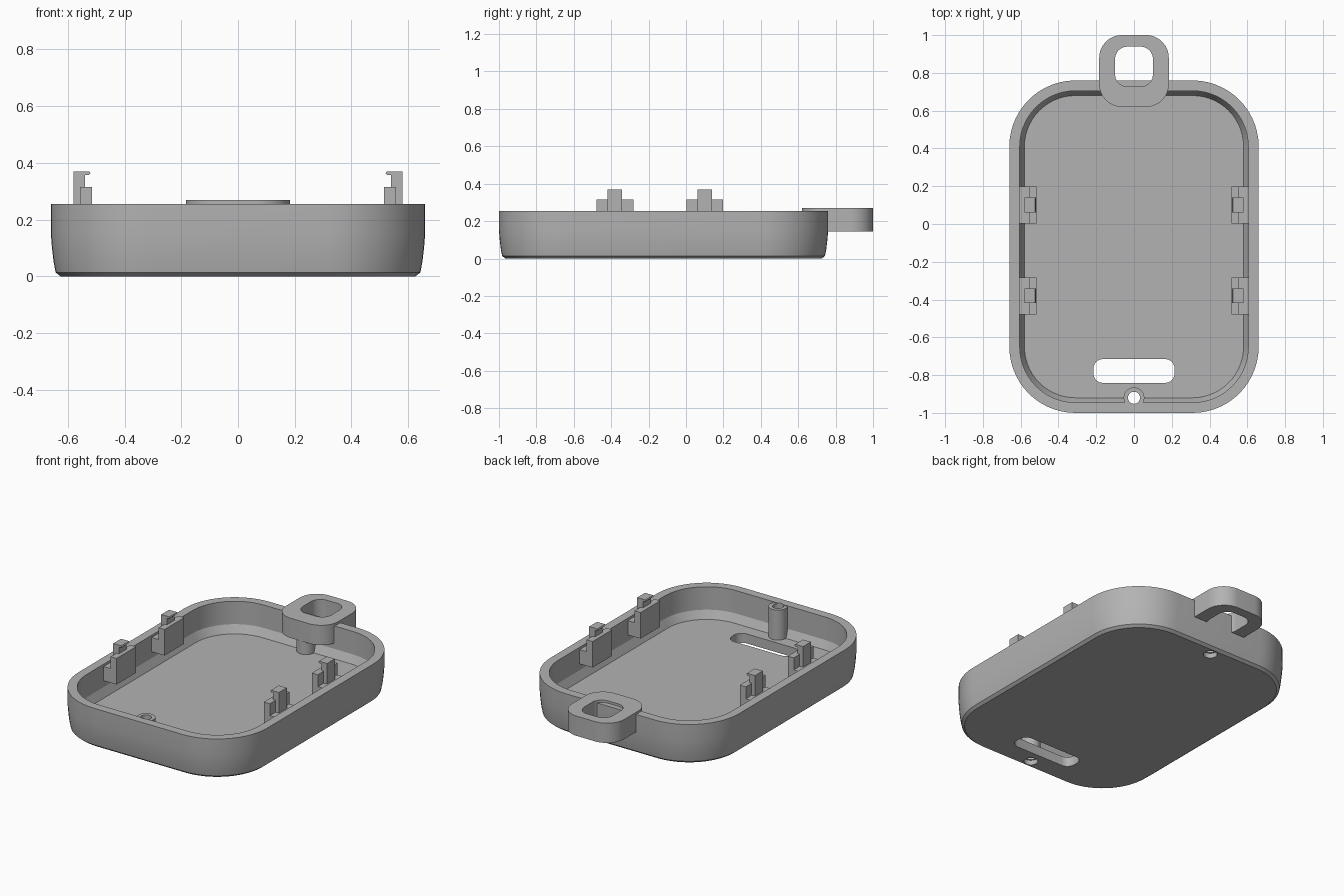
import bpy
import bmesh
import math

old = bpy.data.objects.get("Cube")
if old:
    bpy.data.objects.remove(old, do_unlink=True)

grey = bpy.data.materials.new("light grey plastic")
grey.use_nodes = True
colour = (0.45, 0.45, 0.45, 1)
grey.diffuse_color = colour
grey.node_tree.nodes["Principled BSDF"].inputs["Base Color"].default_value = colour

CY = -0.12  # centre of the tray along y


def rounded(hx, hy, r, cy=0.0, steps=14):
    """Outline of a rounded rectangle, counter-clockwise."""
    pts = []
    for k, (sx, sy) in enumerate([(1, 1), (-1, 1), (-1, -1), (1, -1)]):
        for i in range(steps + 1):
            a = math.pi / 2 * (k + i / steps)
            pts.append((sx * (hx - r) + r * math.cos(a),
                        cy + sy * (hy - r) + r * math.sin(a)))
    return pts


def make(name, bm):
    bmesh.ops.recalc_face_normals(bm, faces=bm.faces)
    me = bpy.data.meshes.new(name)
    bm.to_mesh(me)
    bm.free()
    ob = bpy.data.objects.new(name, me)
    bpy.context.collection.objects.link(ob)
    me.materials.append(grey)
    return ob


def loft(name, sections, closed=False):
    """Skin a stack of (outline, z) sections; cap the ends or close the loop."""
    bm = bmesh.new()
    rings = [[bm.verts.new((x, y, z)) for x, y in pts] for pts, z in sections]
    pairs = list(zip(rings, rings[1:]))
    if closed:
        pairs.append((rings[-1], rings[0]))
    else:
        bm.faces.new(rings[0])
        bm.faces.new(rings[-1])
    for a, b in pairs:
        n = len(a)
        for i in range(n):
            j = (i + 1) % n
            bm.faces.new((a[i], a[j], b[j], b[i]))
    return make(name, bm)


def cylinder(name, y, r, z0, z1):
    pts = rounded(r, r, r * 0.999, y, 8)
    return loft(name, [(pts, z0), (pts, z1)])


def extrude_y(name, profile, y0, y1):
    """Extrude an (x, z) profile along y."""
    bm = bmesh.new()
    face = bm.faces.new([bm.verts.new((x, y0, z)) for x, z in profile])
    new = bmesh.ops.extrude_face_region(bm, geom=[face])["geom"]
    bmesh.ops.translate(bm, vec=(0, y1 - y0, 0),
                        verts=[v for v in new if isinstance(v, bmesh.types.BMVert)])
    return make(name, bm)


def activate(ob):
    bpy.ops.object.select_all(action='DESELECT')
    ob.select_set(True)
    bpy.context.view_layer.objects.active = ob


def boolean(ob, other, operation):
    mod = ob.modifiers.new(operation.lower(), 'BOOLEAN')
    mod.operation = operation
    mod.solver = 'EXACT'
    mod.object = other
    activate(ob)
    bpy.ops.object.modifier_apply(modifier=mod.name)
    bpy.data.objects.remove(other, do_unlink=True)


def smooth(ob):
    activate(ob)
    bpy.ops.object.shade_smooth_by_angle(angle=math.radians(25))


# Tray: outer wall up, over the rim, down the inner wall to the floor
wall = [(0.034, 0), (0.017, 0.014), (0.01, 0.05), (0.004, 0.1), (0, 0.15), (0, 0.255),
        (0.055, 0.255), (0.055, 0.11), (0.08, 0.06)]
tray = loft("tray", [(rounded(0.66 - d, 0.88 - d, 0.35 - d, CY), z) for d, z in wall])

# Screw posts, then the screw holes and the cable slot
for y, top in ((-0.92, 0.25), (0.68, 0.16)):
    boolean(tray, cylinder("post", y, 0.055, 0.05, top), 'UNION')
for y, top in ((-0.92, 0.3), (0.68, 0.15)):
    boolean(tray, cylinder("screw_hole", y, 0.032, -0.1, top), 'DIFFERENCE')
    boolean(tray, cylinder("screw_recess", y, 0.04, -0.1, 0.03), 'DIFFERENCE')
slot = rounded(0.215, 0.063, 0.05, -0.778, 6)
boolean(tray, loft("slot", [(slot, -0.1), (slot, 0.1)]), 'DIFFERENCE')
smooth(tray)

# Hanging loop through the back wall
outer = rounded(0.184, 0.19, 0.12, 0.81)
inner = rounded(0.1, 0.106, 0.065, 0.833)
smooth(loft("hanging_loop", [(outer, 0.145), (outer, 0.27),
                             (inner, 0.27), (inner, 0.145)], closed=True))

# Snap clips along both side walls
base = [(0.61, 0.15), (0.515, 0.15), (0.515, 0.315), (0.557, 0.315), (0.557, 0.24), (0.61, 0.24)]
hook = [(0.58, 0.235), (0.54, 0.235), (0.54, 0.357), (0.526, 0.357), (0.52, 0.363),
        (0.524, 0.37), (0.58, 0.37)]
for side, sx in (("left", 1), ("right", -1)):
    for place, y in (("back", 0.1), ("front", -0.38)):
        for part, profile, half in (("base", base, 0.098), ("hook", hook, 0.039)):
            extrude_y(f"{side}_{place}_clip_{part}",
                      [(sx * x, z) for x, z in profile], y - half, y + half)
